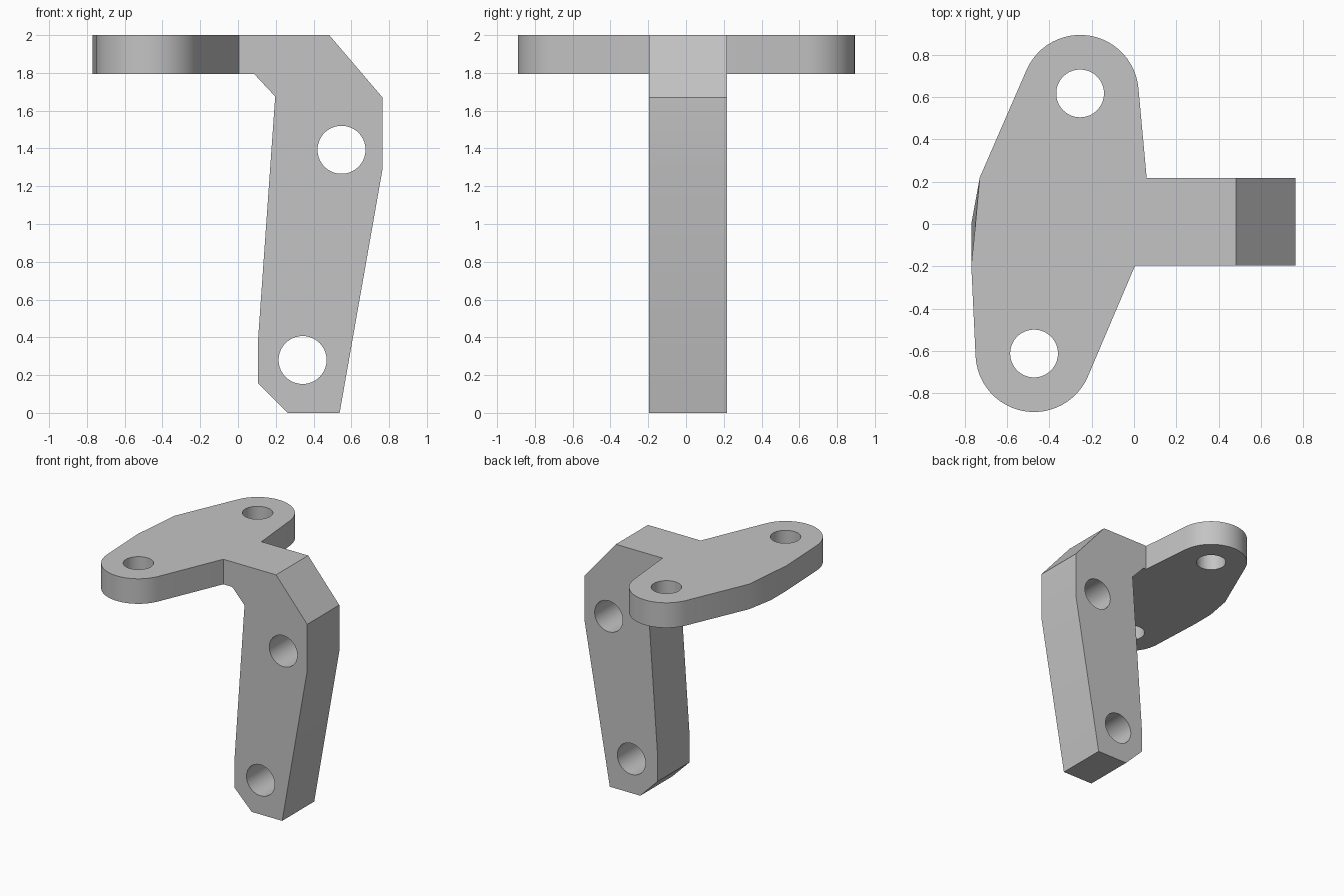
import bpy, bmesh
from math import radians, sin, cos, pi
from mathutils import Matrix, Vector

cube = bpy.data.objects.get("Cube")
if cube:
    bpy.data.objects.remove(cube, do_unlink=True)

grey = bpy.data.materials.new("plain_grey")
grey.use_nodes = True
grey.diffuse_color = (0.55, 0.55, 0.55, 1)
grey.node_tree.nodes["Principled BSDF"].inputs["Base Color"].default_value = grey.diffuse_color

TOP, UNDER = 2.0, 1.795          # plate thickness
FRONT, BACK = -0.197, 0.218      # arm width
JOIN_FRONT, JOIN_BACK = 0.005, 0.06   # plate edge where the arm starts


def arc(cx, cy, r, a0, a1, n=24):
    angles = [radians(a0 + (a1 - a0) * i / n) for i in range(n + 1)]
    return [(cx + r * cos(a), cy + r * sin(a)) for a in angles]


def prism(bm, ring_a, ring_b, skip=()):
    """Loft two matching rings, leaving out the side faces in skip."""
    a = [bm.verts.new(p) for p in ring_a]
    b = [bm.verts.new(p) for p in ring_b]
    bm.faces.new(a)
    bm.faces.new(b)
    n = len(a)
    for i in range(n):
        if i not in skip:
            j = (i + 1) % n
            bm.faces.new((a[i], a[j], b[j], b[i]))


bm = bmesh.new()

# Mounting plate: two rounded lobes, open where the arm joins
lug_a, lug_b, lug_r = (-0.255, 0.618), (-0.473, -0.613), 0.277
outline = [(JOIN_FRONT, FRONT), (JOIN_BACK, BACK)]
outline += arc(*lug_a, lug_r, 5, 156)
outline += [(-0.73, 0.22), (-0.75, 0.0), (-0.77, -0.195)]
outline += arc(*lug_b, lug_r, 183, 336.5)
upper = [(x, y, TOP) for x, y in outline]
lower = [(-0.77 if (x, y) == (-0.75, 0.0) else x, y, UNDER) for x, y in outline]
prism(bm, upper, lower, skip=(0,))

# Bent arm: side profile in x and z, its first edge meets the plate
profile = [(0, UNDER), (0, TOP), (0.483, TOP), (0.765, 1.67), (0.765, 1.29),
           (0.538, 0), (0.262, 0), (0.105, 0.158), (0.105, 0.37),
           (0.197, 1.675), (0.085, UNDER)]
front = [(x or JOIN_FRONT, FRONT, z) for x, z in profile]
back = [(x or JOIN_BACK, BACK, z) for x, z in profile]
prism(bm, front, back, skip=(0,))

bmesh.ops.remove_doubles(bm, verts=bm.verts, dist=0.0005)
bmesh.ops.recalc_face_normals(bm, faces=bm.faces)
mesh = bpy.data.meshes.new("bracket")
bm.to_mesh(mesh)
bm.free()
bracket = bpy.data.objects.new("bracket", mesh)
bpy.context.collection.objects.link(bracket)
mesh.materials.append(grey)


# Bolt holes
def drill(centre, radius, turn=0.0):
    bpy.ops.mesh.primitive_cylinder_add(vertices=64, radius=radius, depth=0.8,
                                        location=centre, rotation=(turn, 0, 0))
    cutter = bpy.context.object
    cutter.name = "hole_cutter"
    cutter.hide_render = True
    cutter.data.materials.append(grey)
    bpy.ops.object.select_all(action="DESELECT")
    bracket.select_set(True)
    bpy.context.view_layer.objects.active = bracket
    mod = bracket.modifiers.new("hole", "BOOLEAN")
    mod.operation, mod.solver, mod.object = "DIFFERENCE", "EXACT", cutter
    bpy.ops.object.modifier_apply(modifier=mod.name)
    bpy.data.objects.remove(cutter, do_unlink=True)


for x, y in (lug_a, lug_b):
    drill((x, y, 1.9), 0.113)
for x, z in ((0.548, 1.393), (0.342, 0.28)):
    drill((x, 0, z), 0.127, pi / 2)

bpy.ops.object.shade_smooth_by_angle(angle=radians(20))
